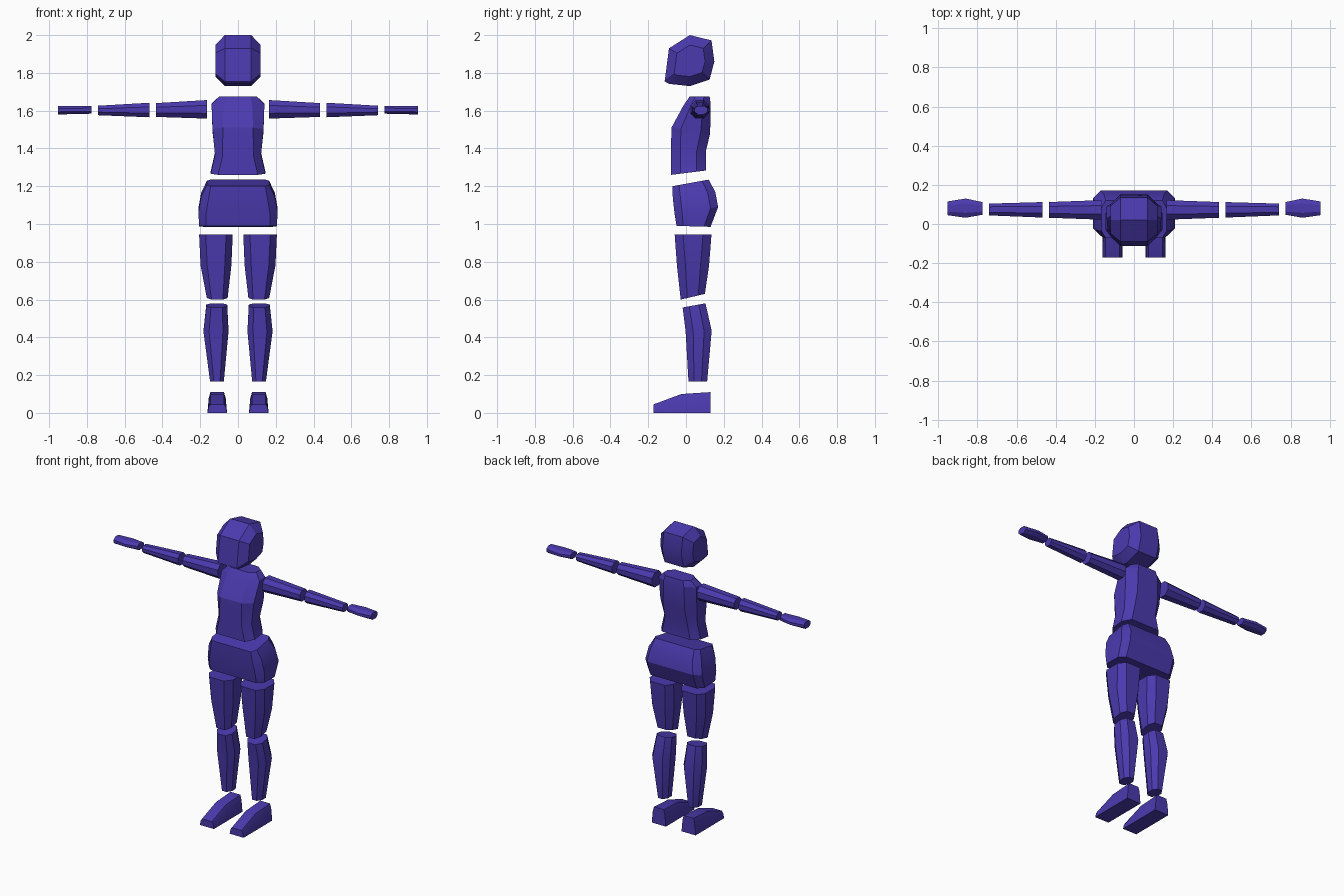
import bpy, bmesh
from mathutils import Vector

cube = bpy.data.objects.get("Cube")
if cube:
    bpy.data.objects.remove(cube, do_unlink=True)

violet = bpy.data.materials.new("violet_blue")
violet.use_nodes = True
COLOUR = (0.07, 0.042, 0.43, 1)
violet.diffuse_color = COLOUR
shader = violet.node_tree.nodes["Principled BSDF"]
shader.inputs["Base Color"].default_value = COLOUR
shader.inputs["Roughness"].default_value = 0.8


def octagon(a0, a1, b0, b1, ca, cb):
    """Rectangle with chamfered corners as a list of 2D points."""
    return [(a0 + ca, b0), (a1 - ca, b0), (a1, b0 + cb), (a1, b1 - cb),
            (a1 - ca, b1), (a0 + ca, b1), (a0, b1 - cb), (a0, b0 + cb)]


def upright(x0, x1, front, back, z_front, z_back, cx, cy):
    """Horizontal body section, tilted from front to back."""
    slope = (z_back - z_front) / (back - front)
    return [Vector((x, y, z_front + (y - front) * slope))
            for x, y in octagon(x0, x1, front, back, cx, cy)]


def across(x, y0, y1, z0, z1, cy, cz):
    """Arm section standing across the x axis."""
    return [Vector((x, y, z)) for y, z in octagon(y0, y1, z0, z1, cy, cz)]


def loft(name, rings, side=1):
    """Skin closed rings, cap both ends, and flip x for the right side."""
    bm = bmesh.new()
    loops = [[bm.verts.new((v.x * side, v.y, v.z)) for v in r] for r in rings]
    n = len(loops[0])
    for low, high in zip(loops, loops[1:]):
        for i in range(n):
            j = (i + 1) % n
            bm.faces.new((low[i], low[j], high[j], high[i]))
    bm.faces.new(loops[0])
    bm.faces.new(loops[-1])
    bmesh.ops.recalc_face_normals(bm, faces=bm.faces)
    mesh = bpy.data.meshes.new(name)
    bm.to_mesh(mesh)
    bm.free()
    mesh.materials.append(violet)
    obj = bpy.data.objects.new(name, mesh)
    bpy.context.collection.objects.link(obj)
    bpy.ops.object.select_all(action='DESELECT')
    obj.select_set(True)
    bpy.context.view_layer.objects.active = obj
    bpy.ops.object.shade_smooth_by_angle(angle=0.4)
    return obj


# Head: side profile carried across x, with inset cheeks
profile = [(-0.113, 1.755), (-0.09, 1.93), (0.02, 2.0), (0.135, 1.972),
           (0.15, 1.86), (0.125, 1.765), (0.02, 1.73), (-0.09, 1.742)]
middle = Vector((0.02, 1.862))
head = []
for x, size in ((-0.12, 0.62), (-0.07, 1), (0.07, 1), (0.12, 0.62)):
    points = [middle + (Vector(p) - middle) * size for p in profile]
    head.append([Vector((x, p.x, p.y)) for p in points])
loft("head", head)

# Torso
loft("torso", [
    upright(-0.145, 0.145, -0.08, 0.105, 1.26, 1.283, 0.04, 0.05),
    upright(-0.122, 0.122, -0.08, 0.105, 1.36, 1.385, 0.04, 0.05),
    upright(-0.135, 0.135, -0.077, 0.128, 1.51, 1.48, 0.055, 0.05),
    upright(-0.14, 0.14, -0.012, 0.13, 1.63, 1.64, 0.065, 0.04),
    upright(-0.1, 0.1, 0.02, 0.125, 1.675, 1.675, 0.035, 0.03)])

# Hips
loft("hips", [
    upright(-0.205, 0.205, -0.05, 0.13, 0.99, 0.985, 0.035, 0.035),
    upright(-0.21, 0.21, -0.06, 0.17, 1.05, 1.09, 0.04, 0.04),
    upright(-0.195, 0.195, -0.07, 0.155, 1.14, 1.17, 0.04, 0.04),
    upright(-0.165, 0.165, -0.072, 0.12, 1.2, 1.235, 0.02, 0.035)])

# Limbs, built once for the left and flipped for the right
for label, side in (("left", 1), ("right", -1)):
    loft(label + "_thigh", [
        upright(0.055, 0.165, -0.028, 0.1, 0.6, 0.63, 0.025, 0.035),
        upright(0.035, 0.198, -0.048, 0.122, 0.78, 0.78, 0.035, 0.045),
        upright(0.028, 0.206, -0.06, 0.135, 0.945, 0.945, 0.035, 0.045)], side)

    loft(label + "_shin", [
        upright(0.075, 0.148, 0.013, 0.112, 0.167, 0.167, 0.02, 0.03),
        upright(0.05, 0.183, -0.002, 0.136, 0.43, 0.435, 0.03, 0.04),
        upright(0.057, 0.168, -0.018, 0.103, 0.558, 0.58, 0.025, 0.035)], side)

    # Foot: sections along y, narrower at the top
    foot = []
    for y, top in ((-0.172, 0.045), (-0.024, 0.1), (0.13, 0.11)):
        half = [(0.052, 0), (0.045, top * 0.7), (0.036, top)]
        outline = half + [(-w, z) for w, z in reversed(half)]
        foot.append([Vector((0.11 + w, y, z)) for w, z in outline])
    loft(label + "_foot", foot, side)

    loft(label + "_upper_arm", [
        across(0.165, 0.022, 0.122, 1.558, 1.656, 0.028, 0.028),
        across(0.435, 0.032, 0.112, 1.567, 1.64, 0.022, 0.022)], side)
    loft(label + "_forearm", [
        across(0.468, 0.033, 0.112, 1.565, 1.642, 0.022, 0.022),
        across(0.742, 0.044, 0.104, 1.576, 1.626, 0.016, 0.016)], side)
    loft(label + "_hand", [
        across(0.775, 0.047, 0.112, 1.584, 1.626, 0.016, 0.012),
        across(0.86, 0.032, 0.13, 1.582, 1.626, 0.025, 0.014),
        across(0.953, 0.045, 0.115, 1.58, 1.626, 0.018, 0.014)], side)
